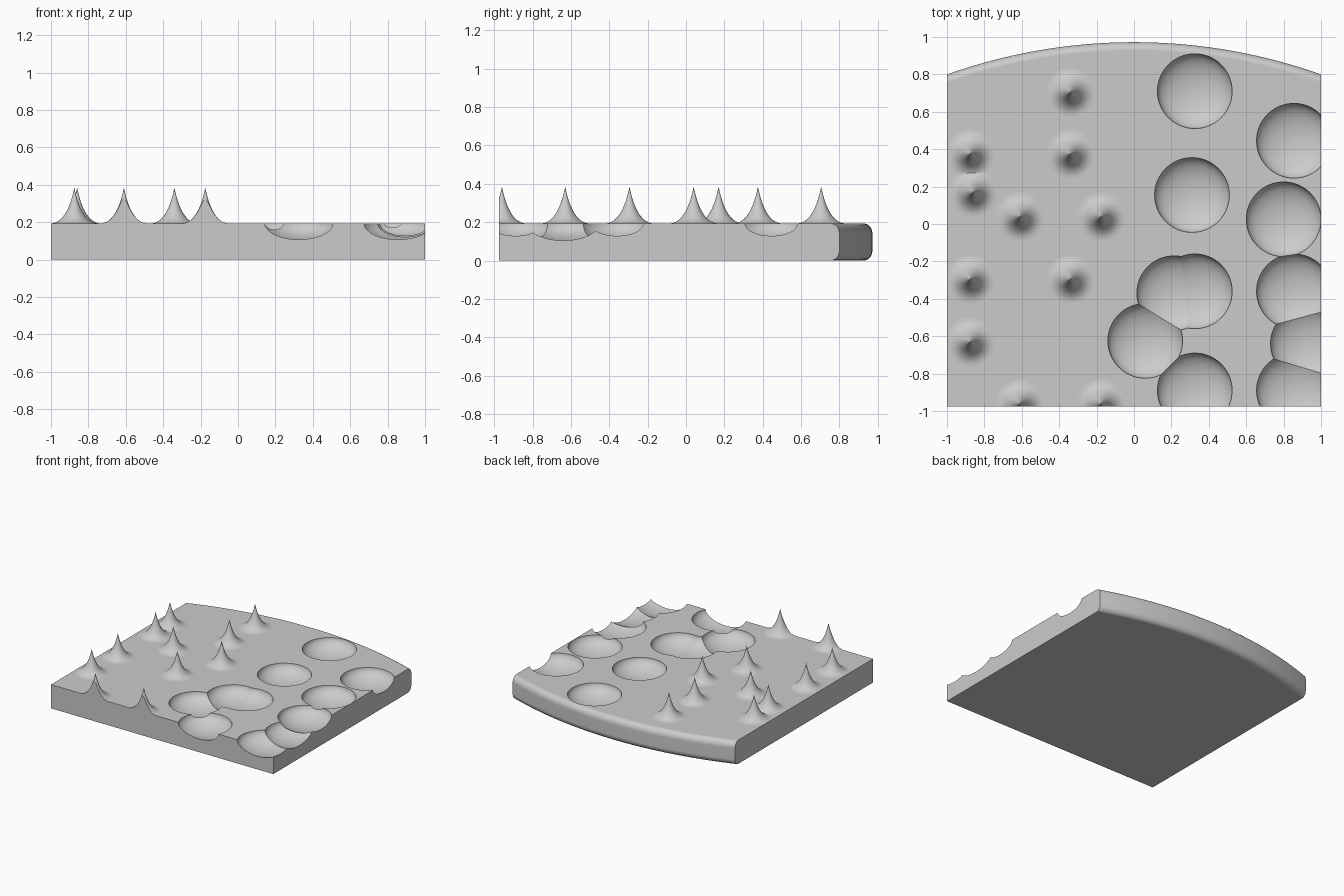
import bpy, bmesh, math
from mathutils import Matrix, Vector

cube = bpy.data.objects.get("Cube")
if cube:
    bpy.data.objects.remove(cube, do_unlink=True)

FRONT, BACK, TOP = -0.975, 0.972, 0.193
ARC_R, EDGE_Y, EDGE_Z = 2.99, 0.045, 0.052
SPIKE_R, SPIKE_H = 0.13, 0.192
DIMPLE_R, DIMPLE_D = 0.2, 0.096

SPIKES = [(-.34, .705), (-.34, .375), (-.875, .375), (-.86, .17), (-.61, .04), (-.175, .04),
          (-.875, -.295), (-.34, -.295), (-.875, -.63), (-.61, -.96), (-.175, -.96)]
DIMPLES = [(.325, .71), (.855, .445), (.31, .155), (.80, .025), (.325, -.36), (.215, -.37),
           (.06, -.625), (.855, -.36), (.93, -.64), (.855, -.89), (.325, -.89)]

grey = bpy.data.materials.new("light grey")
grey.use_nodes = True
grey.diffuse_color = (0.6, 0.6, 0.6, 1)
grey.node_tree.nodes["Principled BSDF"].inputs["Base Color"].default_value = (0.6, 0.6, 0.6, 1)


def make_object(name, bm):
    mesh = bpy.data.meshes.new(name)
    bm.to_mesh(mesh)
    bm.free()
    mesh.materials.append(grey)
    obj = bpy.data.objects.new(name, mesh)
    bpy.context.collection.objects.link(obj)
    return obj


def activate(obj):
    bpy.ops.object.select_all(action='DESELECT')
    obj.select_set(True)
    bpy.context.view_layer.objects.active = obj


# Slab: a section with a rounded back edge, lofted along x under a bowed back
def slab_section(x):
    back = BACK - ARC_R + math.sqrt(ARC_R ** 2 - x * x)
    points = [(FRONT, 0)]
    for centre_z, start in ((EDGE_Z, -90), (TOP - EDGE_Z, 0)):
        for i in range(9):
            a = math.radians(start + 90 * i / 8)
            points.append((back - EDGE_Y + EDGE_Y * math.cos(a), centre_z + EDGE_Z * math.sin(a)))
    points.append((FRONT, TOP))
    return [Vector((x, y, z)) for y, z in points]


bm = bmesh.new()
STEPS = 40
rings = [[bm.verts.new(p) for p in slab_section(-1 + 2 * i / STEPS)] for i in range(STEPS + 1)]
for a, b in zip(rings, rings[1:]):
    for j in range(len(a)):
        k = (j + 1) % len(a)
        bm.faces.new((a[j], a[k], b[k], b[j]))
bm.faces.new(rings[0])
bm.faces.new(rings[-1])
bmesh.ops.recalc_face_normals(bm, faces=bm.faces)
bmesh.ops.dissolve_limit(bm, angle_limit=0.002, verts=bm.verts, edges=bm.edges)
slab = make_object("slab", bm)

# Dimples: flattened balls cut out of the top
for x, y in DIMPLES:
    bm = bmesh.new()
    place = Matrix.Translation((x, y, TOP + 0.0013)) @ Matrix.Diagonal((1, 1, DIMPLE_D / DIMPLE_R, 1))
    bmesh.ops.create_uvsphere(bm, u_segments=64, v_segments=32, radius=DIMPLE_R, matrix=place)
    cutter = make_object("dimple_cutter", bm)
    cutter.hide_render = True
    cut = slab.modifiers.new("dimple", 'BOOLEAN')
    cut.operation, cut.solver, cut.object = 'DIFFERENCE', 'EXACT', cutter
    activate(slab)
    bpy.ops.object.modifier_apply(modifier=cut.name)
    bpy.data.objects.remove(cutter, do_unlink=True)

# Spikes: flared cones, trimmed flush with the slab sides
spikes = bmesh.new()
for x, y in SPIKES:
    bm = bmesh.new()
    profile = []
    for i in range(17):
        t = i / 16
        r = SPIKE_R * (1 - t) ** 2 + 2 * t * (1 - t) * 0.3 * SPIKE_R
        profile.append(bm.verts.new((x + r, y, TOP + SPIKE_H * t * t)))
    edges = [bm.edges.new(pair) for pair in zip(profile, profile[1:])]
    bmesh.ops.spin(bm, geom=profile + edges, cent=(x, y, 0), axis=(0, 0, 1),
                   angle=2 * math.pi, steps=48)
    bmesh.ops.remove_doubles(bm, verts=bm.verts, dist=1e-5)
    bmesh.ops.holes_fill(bm, edges=[e for e in bm.edges if e.is_boundary], sides=0)
    for co, no in (((-1, 0, 0), (-1, 0, 0)), ((0, FRONT, 0), (0, -1, 0))):
        bmesh.ops.bisect_plane(bm, geom=bm.verts[:] + bm.edges[:] + bm.faces[:], dist=1e-6,
                               plane_co=co, plane_no=no, clear_outer=True)
        bmesh.ops.holes_fill(bm, edges=[e for e in bm.edges if e.is_boundary], sides=0)
    bmesh.ops.recalc_face_normals(bm, faces=bm.faces)
    part = bpy.data.meshes.new("spike_part")
    bm.to_mesh(part)
    bm.free()
    spikes.from_mesh(part)
    bpy.data.meshes.remove(part)
spike_field = make_object("spikes", spikes)

# Smooth curved areas, crisp rims
for obj in (slab, spike_field):
    activate(obj)
    bpy.ops.object.shade_smooth_by_angle(angle=math.radians(30))
    weighted = obj.modifiers.new("even_shading", 'WEIGHTED_NORMAL')
    weighted.keep_sharp = True
